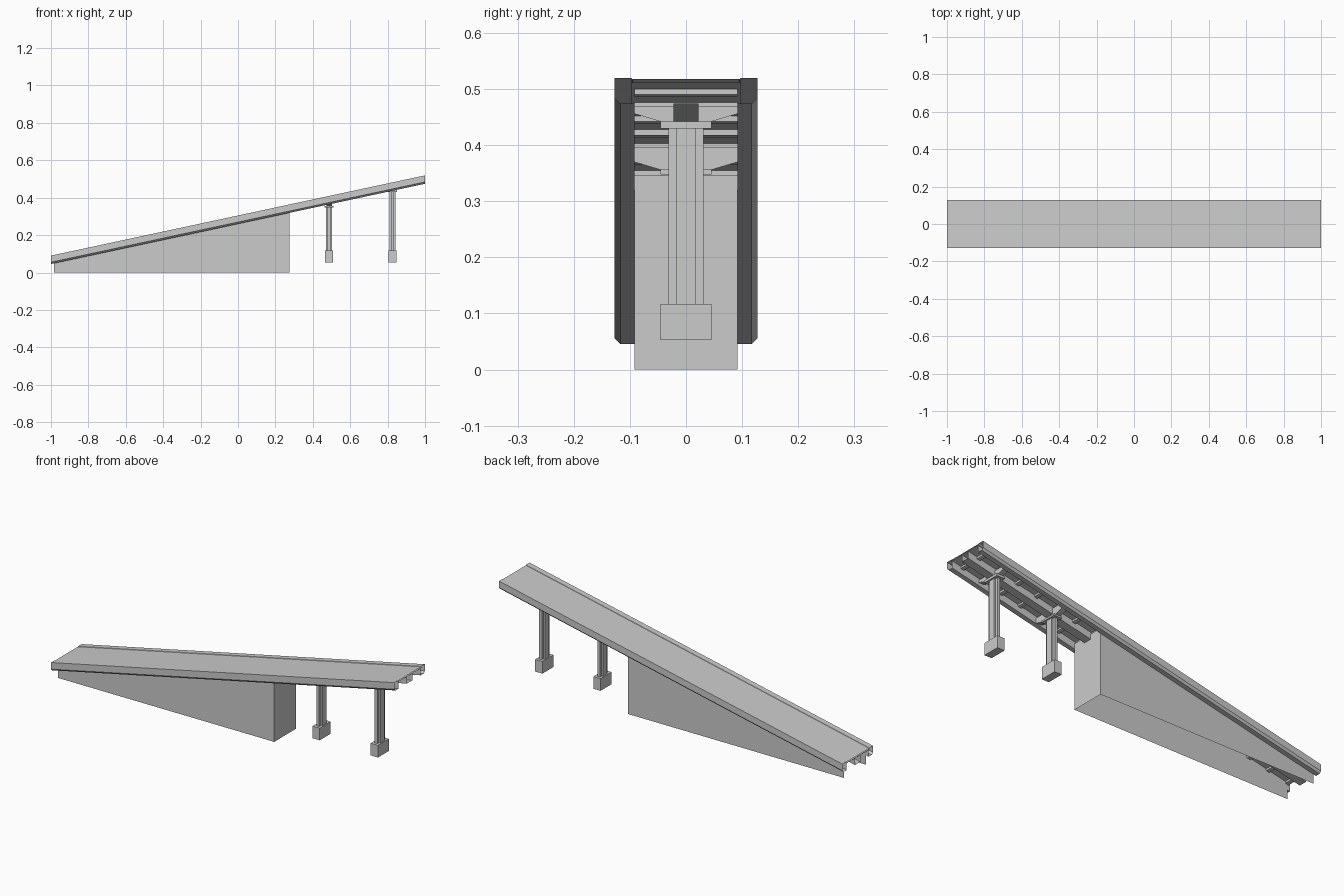
import bpy
import bmesh

old = bpy.data.objects.get("Cube")
if old:
    bpy.data.objects.remove(old, do_unlink=True)

concrete = bpy.data.materials.new("concrete_grey")
concrete.use_nodes = True
GREY = (0.6, 0.6, 0.6, 1)
concrete.diffuse_color = GREY
concrete.node_tree.nodes["Principled BSDF"].inputs["Base Color"].default_value = GREY


def top(x):
    """Height of the sloping barrier top at x."""
    return 0.305 + 0.2145 * x


def finish(name, bm, recalc=True):
    if recalc:
        bmesh.ops.recalc_face_normals(bm, faces=bm.faces)
    mesh = bpy.data.meshes.new(name)
    bm.to_mesh(mesh)
    bm.free()
    mesh.materials.append(concrete)
    obj = bpy.data.objects.new(name, mesh)
    bpy.context.collection.objects.link(obj)
    return obj


def loft(name, ring_a, ring_b, capped=True):
    """Join two matching rings of points with side faces and optional ends."""
    bm = bmesh.new()
    a = [bm.verts.new(p) for p in ring_a]
    b = [bm.verts.new(p) for p in ring_b]
    n = len(a)
    for i in range(n):
        j = (i + 1) % n
        bm.faces.new((a[i], a[j], b[j], b[i]))
    if capped:
        bm.faces.new(a)
        bm.faces.new(b)
    return finish(name, bm)


def sloped(name, profile, x0, x1, capped=True):
    """Run a (y, drop) profile along the slope with upright ends."""
    rings = [[(x, y, top(x) - d) for y, d in profile] for x in (x0, x1)]
    return loft(name, *rings, capped)


def rect(half, upper, lower):
    return [(-half, upper), (half, upper), (half, lower), (-half, lower)]


def upright(name, outline, x, z0, z1):
    """Extrude an (x, y) outline upwards."""
    rings = [[(x + u, v, z) for u, v in outline] for z in (z0, z1)]
    return loft(name, *rings)


# Deck, open-ended barriers and central box girder
sloped("road_deck", rect(0.097, 0.002, 0.008), -1, 1, False)
sloped("central_girder", rect(0.022, 0.008, 0.045), -1, 1, False)
barrier = [(0.097, 0), (0.127, 0), (0.127, 0.035), (0.117, 0.045),
           (0.092, 0.045), (0.092, 0.008)]
for side, s in (("left", 1), ("right", -1)):
    sloped("barrier_" + side, [(s * y, d) for y, d in barrier], -1, 1, False)

# Evenly spaced beams across the underside
for i in range(18):
    x = 0.939 - i * 0.113
    sloped(f"cross_beam_{i + 1}", rect(0.092, 0.008, 0.018), x - 0.009, x + 0.009)

# Ramp support: two side walls and the tall end wall, open below
bm = bmesh.new()
LOW, HIGH, HALF = -0.985, 0.275, 0.0915
path = [(LOW, -HALF), (HIGH, -HALF), (HIGH, HALF), (LOW, HALF)]
foot = [bm.verts.new((x, y, 0)) for x, y in path]
head = [bm.verts.new((x, y, top(x) - 0.018)) for x, y in path]
for i in range(3):
    bm.faces.new((foot[i], foot[i + 1], head[i + 1], head[i]))
finish("ramp_walls", bm, recalc=False)

# Piers: footing, cross-shaped column, cap and winged head
quarter = [(0.016, 0.017), (0.008, 0.017), (0.008, 0.031)]
cross = (quarter + [(-u, v) for u, v in reversed(quarter)]
         + [(-u, -v) for u, v in quarter] + [(u, -v) for u, v in reversed(quarter)])


def block(u, v):
    return [(-u, -v), (u, -v), (u, v), (-u, v)]


for name, x, cap_low, cap_high in (("outer", 0.826, 0.43, 0.443),
                                   ("inner", 0.487, 0.348, 0.357)):
    upright(name + "_pier_footing", block(0.021, 0.0455), x, 0.053, 0.117)
    upright(name + "_pier_column", cross, x, 0.116, cap_low + 0.001)
    upright(name + "_pier_cap", block(0.024, 0.045), x, cap_low, cap_high)
    roof = top(x) - 0.013
    wing = [(0.045, cap_high - 0.001), (0.092, cap_high + 0.013), (0.092, roof)]
    head_outline = wing + [(-y, z) for y, z in reversed(wing)]
    loft(name + "_pier_head", *[[(x + u, y, z) for y, z in head_outline]
                                for u in (-0.015, 0.015)])
